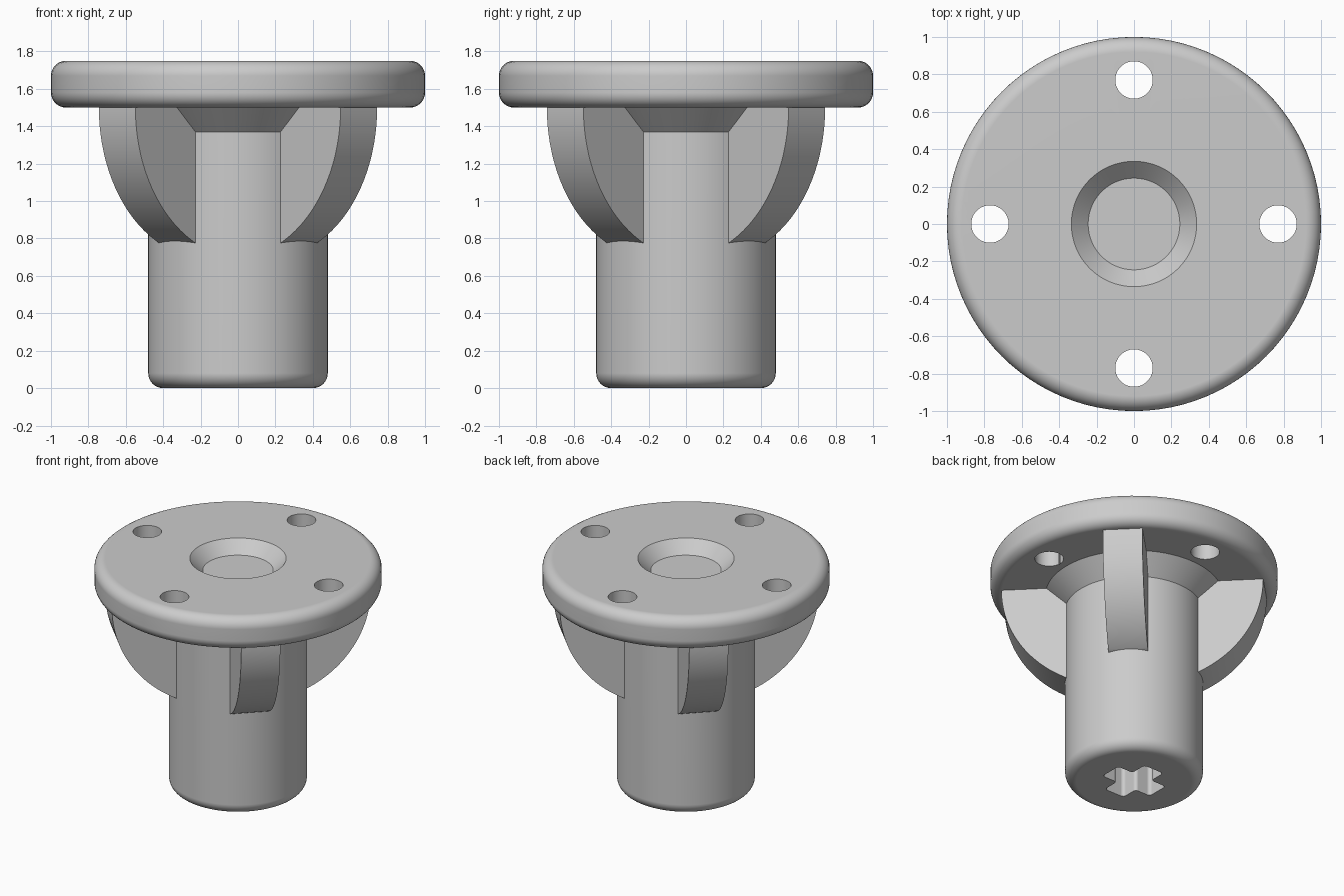
import bpy, bmesh
from math import sin, cos, pi, radians
from mathutils import Matrix

cube = bpy.data.objects.get("Cube")
if cube:
    bpy.data.objects.remove(cube, do_unlink=True)

gray = bpy.data.materials.new("plain_gray")
gray.use_nodes = True
gray.diffuse_color = (0.6, 0.6, 0.6, 1)
gray.node_tree.nodes["Principled BSDF"].inputs["Base Color"].default_value = (0.6, 0.6, 0.6, 1)


def finish(name, bm):
    bmesh.ops.recalc_face_normals(bm, faces=bm.faces)
    mesh = bpy.data.meshes.new(name)
    bm.to_mesh(mesh)
    bm.free()
    mesh.materials.append(gray)
    obj = bpy.data.objects.new(name, mesh)
    bpy.context.collection.objects.link(obj)
    return obj


def activate(obj):
    bpy.ops.object.select_all(action='DESELECT')
    obj.select_set(True)
    bpy.context.view_layer.objects.active = obj


def smooth(obj):
    activate(obj)
    bpy.ops.object.shade_smooth_by_angle(angle=radians(30))


def arc(cx, cz, r, start, end, steps):
    angles = [radians(start + (end - start) * i / steps) for i in range(steps + 1)]
    return [(cx + r * cos(a), cz + r * sin(a)) for a in angles]


def lathe(name, profile, segments=96):
    """Turn an open (radius, z) profile around z and cap both ends."""
    bm = bmesh.new()
    rings = [[bm.verts.new((r * cos(2 * pi * i / segments), r * sin(2 * pi * i / segments), z))
              for i in range(segments)] for r, z in profile]
    for low, high in zip(rings, rings[1:]):
        for i in range(segments):
            j = (i + 1) % segments
            bm.faces.new((low[i], low[j], high[j], high[i]))
    bm.faces.new(rings[0])
    bm.faces.new(rings[-1])
    return finish(name, bm)


def prism(points, direction):
    """Extrude a closed polygon of 3D points."""
    bm = bmesh.new()
    face = bm.faces.new([bm.verts.new(p) for p in points])
    new = bmesh.ops.extrude_face_region(bm, geom=[face])["geom"]
    bmesh.ops.translate(bm, vec=direction, verts=[v for v in new if isinstance(v, bmesh.types.BMVert)])
    return bm


def cut(target, cutter):
    cutter.hide_render = True
    activate(target)
    mod = target.modifiers.new("cut", 'BOOLEAN')
    mod.operation = 'DIFFERENCE'
    mod.solver = 'EXACT'
    mod.object = cutter
    bpy.ops.object.modifier_apply(modifier=mod.name)
    bpy.data.objects.remove(cutter, do_unlink=True)


# Shaft, cone collar, flange and countersunk recess in one turned profile
profile = arc(0.4, 0.08, 0.08, -90, 0, 8)
profile += [(0.48, 1.37), (0.615, 1.5)]
profile += arc(0.92, 1.58, 0.08, -90, 0, 8)
profile += arc(0.92, 1.67, 0.08, 0, 90, 8)
profile += [(0.335, 1.75), (0.245, 1.66)]
body = lathe("flanged_shaft", profile)

# Four bolt holes through the flange
for k in range(4):
    drill = lathe("hole_cutter", [(0.1, 1.4), (0.1, 1.9)], 48)
    drill.location = (0.77 * cos(k * pi / 2), 0.77 * sin(k * pi / 2), 0)
    cut(body, drill)

# Cross-shaped socket with softened corners in the shaft end
w, l = 0.085, 0.215
quarter = [(l, -w), (l, w), (w, w)]
cross = []
for k in range(4):
    c, s = round(cos(k * pi / 2)), round(sin(k * pi / 2))
    cross += [(c * x - s * y, s * x + c * y, -0.1) for x, y in quarter]
bm = prism(cross, (0, 0, 0.7))
upright = [e for e in bm.edges if abs(e.verts[0].co.z - e.verts[1].co.z) > 0.1]
bmesh.ops.bevel(bm, geom=upright, offset=0.025, segments=4, profile=0.5, affect='EDGES')
cut(body, finish("socket_cutter", bm))

smooth(body)
weighted = body.modifiers.new("even_shading", 'WEIGHTED_NORMAL')
weighted.keep_sharp = True

# Four curved support ribs on the diagonals
t = 0.138
outline = [(0.3, 1.53), (0.914, 1.53)] + arc(0.11, 1.5, 0.804, 0, -64.5, 28) + [(0.3, 0.775)]
for k in range(4):
    bm = prism([(r, -t, z) for r, z in outline], (0, 2 * t, 0))
    bm.transform(Matrix.Rotation(pi / 4 + k * pi / 2, 4, 'Z'))
    smooth(finish("support_rib_%d" % (k + 1), bm))
